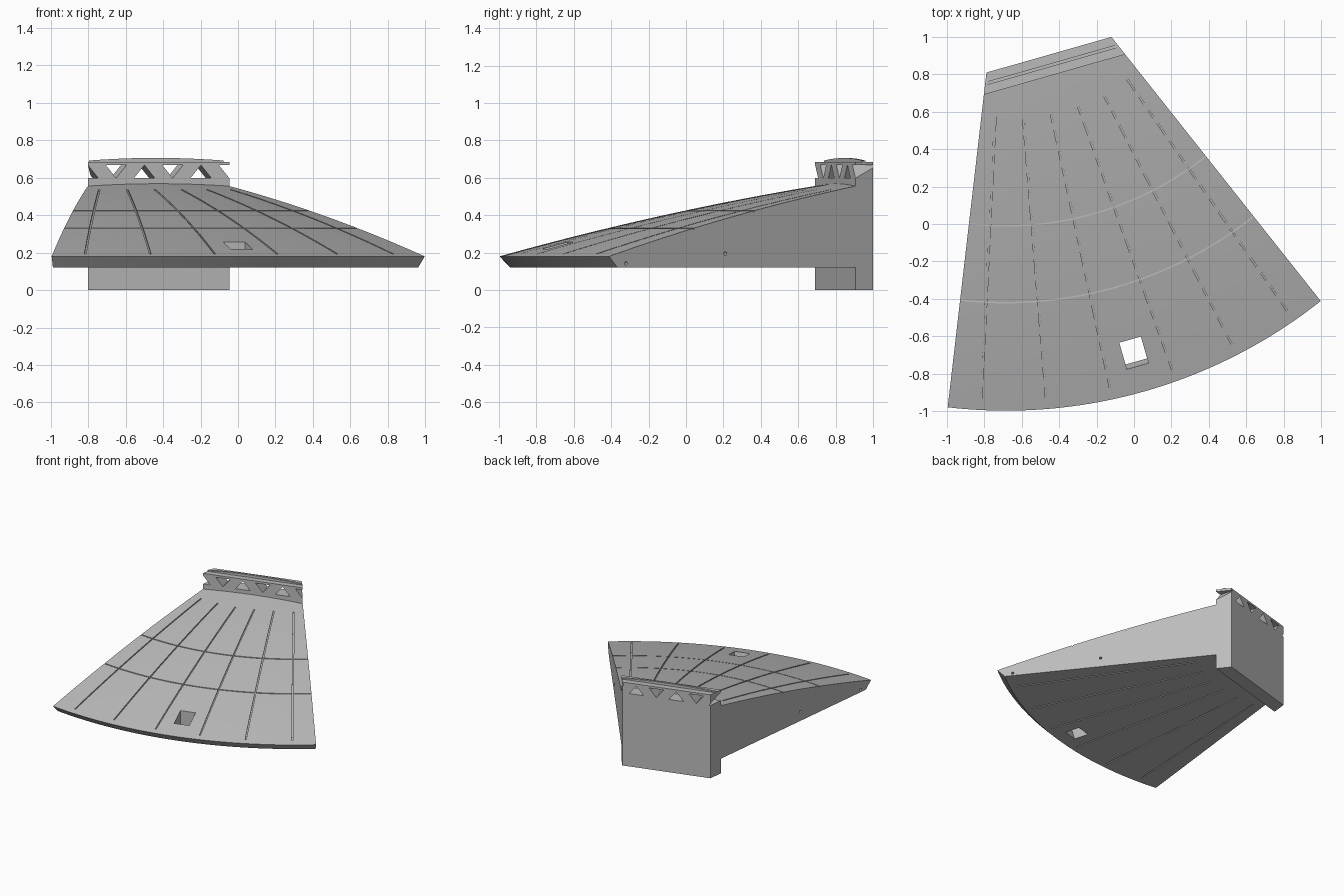
import bpy, bmesh
from math import sin, cos, tan, radians
from mathutils import Matrix, Vector

cube = bpy.data.objects.get("Cube")
if cube:
    bpy.data.objects.remove(cube, do_unlink=True)

# Sector frame: u runs outward along the middle, v across, z up
HALF = radians(22.5)
TURN = radians(15.9)
FRAME = Matrix.Translation((-0.684, 1.71, 0)) @ Matrix.Rotation(TURN - radians(90), 4, 'Z')
BACK, WALL, RIM = 0.838, 0.948, 2.707
FLOOR, RIM_Z, BEAM_Z = 0.12, 0.18, 0.685

grey = bpy.data.materials.new("light_grey")
grey.use_nodes = True
COLOUR = (0.5, 0.5, 0.5, 1)
grey.diffuse_color = COLOUR
grey.node_tree.nodes["Principled BSDF"].inputs["Base Color"].default_value = COLOUR


def roof_z(r):
    d = RIM - r
    return RIM_Z + 0.28 * d - 0.0337 * d * d


def polar(r, a, z):
    return Vector((r * cos(a), r * sin(a), z))


def loft(name, rings):
    """Skin a row of equal closed rings and cap both ends."""
    bm = bmesh.new()
    rows = [[bm.verts.new(FRAME @ Vector(p)) for p in ring] for ring in rings]
    n = len(rows[0])
    for a, b in zip(rows, rows[1:]):
        for i in range(n):
            j = (i + 1) % n
            bm.faces.new((a[i], a[j], b[j], b[i]))
    bm.faces.new(rows[0])
    bm.faces.new(rows[-1])
    bmesh.ops.recalc_face_normals(bm, faces=bm.faces)
    mesh = bpy.data.meshes.new(name)
    bm.to_mesh(mesh)
    bm.free()
    mesh.materials.append(grey)
    obj = bpy.data.objects.new(name, mesh)
    bpy.context.collection.objects.link(obj)
    return obj


def activate(obj):
    bpy.ops.object.select_all(action='DESELECT')
    obj.select_set(True)
    bpy.context.view_layer.objects.active = obj


def cut(obj, cutter):
    cutter.hide_render = True
    mod = obj.modifiers.new("cut", 'BOOLEAN')
    mod.operation = 'DIFFERENCE'
    mod.solver = 'EXACT'
    mod.object = cutter
    activate(obj)
    bpy.ops.object.modifier_apply(modifier=mod.name)
    bpy.data.objects.remove(cutter, do_unlink=True)


def radial_slot(angle, r0, r1, low, high, width=0.009):
    rings = []
    steps = 16
    for i in range(steps + 1):
        r = r0 + (r1 - r0) * i / steps
        side = Vector((-sin(angle), cos(angle), 0)) * width / 2
        p, q = polar(r, angle, low(r)), polar(r, angle, high(r))
        rings.append([p - side, p + side, q + side, q - side])
    return loft("radial_cutter", rings)


# Curved roof wedge, its inner end cut straight to meet the rear wall
SEGS, STEPS = 48, 24
rings = []
for k in range(SEGS + 1):
    a = -HALF + 2 * HALF * k / SEGS
    r0 = WALL / cos(a)
    radii = [r0 + (RIM - r0) * i / STEPS for i in range(STEPS + 1)]
    ring = [polar(r, a, roof_z(r)) for r in radii]
    ring += [polar(2.65, a, FLOOR), polar(r0, a, FLOOR)]
    rings.append(ring)
roof = loft("roof_wedge", rings)

# Radial grooves on the roof and underside
for k in range(6):
    a = radians(7.5 * (k - 2.5))
    cut(roof, radial_slot(a, 1.13, 2.66, lambda r: roof_z(r) - 0.008, lambda r: roof_z(r) + 0.03))
    cut(roof, radial_slot(a, 1.2, 2.6, lambda r: FLOOR - 0.03, lambda r: FLOOR + 0.008))

# Curved cross grooves
for r in (1.72, 2.13):
    low, high = roof_z(r) - 0.007, roof_z(r) + 0.03
    corners = [(r - 0.004, low), (r + 0.004, low), (r + 0.004, high), (r - 0.004, high)]
    arc = [1.05 * HALF * (2 * k / SEGS - 1) for k in range(SEGS + 1)]
    cut(roof, loft("arc_cutter", [[polar(s, a, z) for s, z in corners] for a in arc]))

# Square opening with a sloping outer wall
opening = [[(2.42, -0.06, z), (u, -0.06, z), (u, 0.06, z), (2.42, 0.06, z)]
           for z, u in ((0.1, 2.536), (0.3, 2.59))]
cut(roof, loft("opening_cutter", opening))

# Dowel holes in both side faces
for side in (-1, 1):
    for r, z in ((1.914, 0.195), (2.59, 0.142)):
        out = Vector((-sin(side * HALF), cos(side * HALF), 0)) * side
        along = polar(1, side * HALF, 0)
        centre = polar(r, side * HALF, z)
        circle = [along * 0.01 * cos(radians(t)) + Vector((0, 0, 0.01 * sin(radians(t))))
                  for t in range(0, 360, 30)]
        cut(roof, loft("dowel_cutter", [[centre + out * d + c for c in circle] for d in (-0.04, 0.02)]))

activate(roof)
bpy.ops.object.shade_smooth_by_angle(angle=radians(20))

# Rear wall with a truss of alternating triangular openings
slope = tan(HALF)
plan = [(BACK, -BACK * slope), (WALL, -WALL * slope), (WALL, WALL * slope), (BACK, BACK * slope)]
wall = loft("rear_wall", [[(u, v, z) for u, v in plan] for z in (0, BEAM_Z)])
pitch = 2 * WALL * slope / 5
for k in range(6):
    v = (k - 2.5) * pitch
    base, tip = (0.598, 0.668) if k % 2 == 0 else (0.668, 0.598)
    tri = [(v - 0.058, base), (v + 0.058, base), (v, tip)]
    cut(wall, loft("truss_cutter", [[(u, y, z) for y, z in tri] for u in (0.8, 1.0)]))

# Low arched ridge along the top beam
rings = []
for k in range(13):
    t = k / 6 - 1
    top = 0.706 - 0.014 * t * t
    rings.append([(u, t * u * slope, z) for u, z in
                  ((0.885, BEAM_Z), (0.903, BEAM_Z), (0.903, top), (0.885, top))])
loft("top_ridge", rings)
